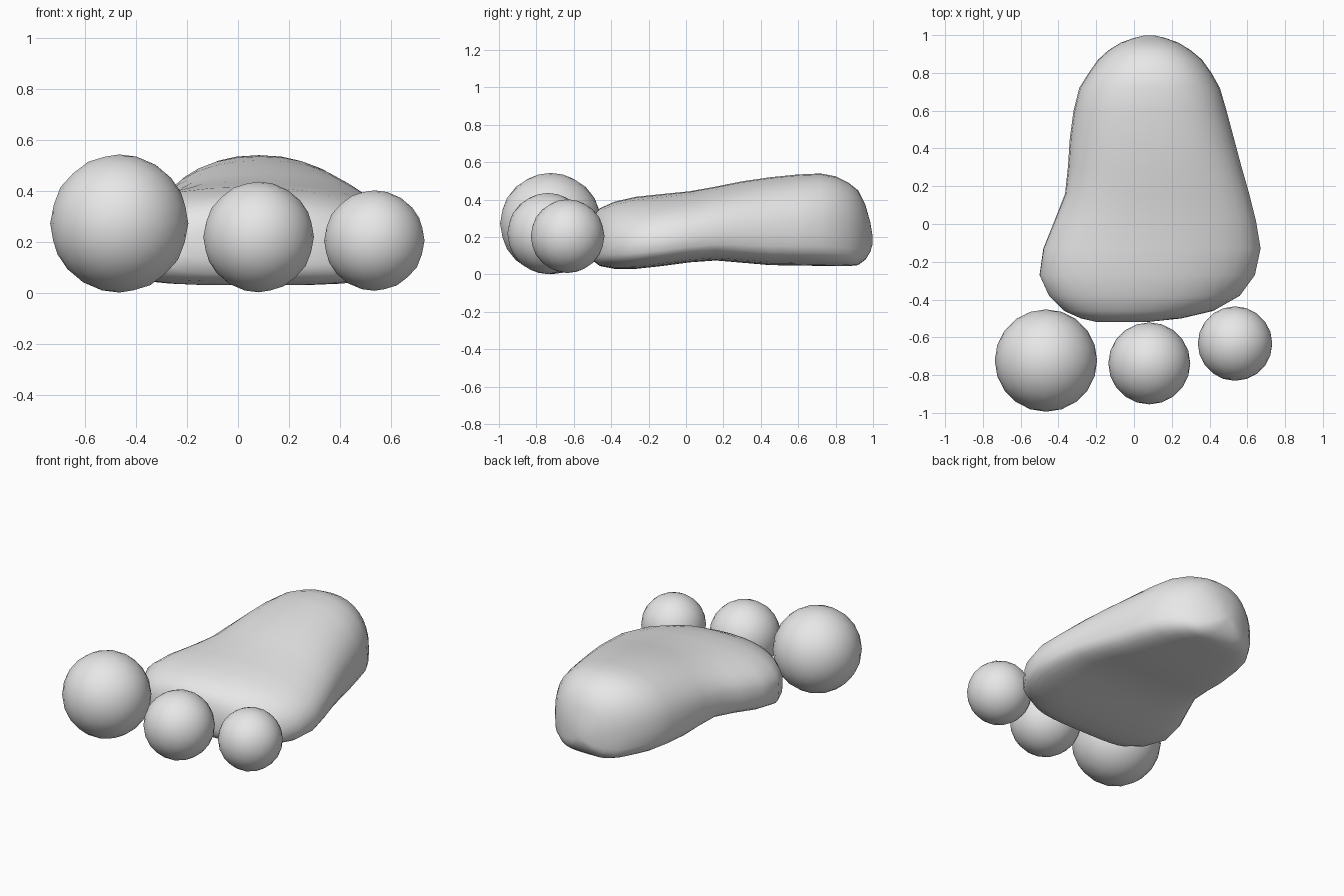
import bpy
import bmesh
from math import cos, sin, pi, copysign

default_cube = bpy.data.objects.get("Cube")
if default_cube:
    bpy.data.objects.remove(default_cube, do_unlink=True)

# One plain grey for the whole model
grey = bpy.data.materials.new("plain_grey")
grey.use_nodes = True
grey.diffuse_color = (0.8, 0.8, 0.8, 1)
grey.node_tree.nodes["Principled BSDF"].inputs["Base Color"].default_value = (0.8, 0.8, 0.8, 1)


def finish(name, bm, location=(0, 0, 0)):
    """Turn a bmesh into a smooth shaded, coloured object."""
    bmesh.ops.recalc_face_normals(bm, faces=bm.faces)
    for face in bm.faces:
        face.smooth = True
    mesh = bpy.data.meshes.new(name)
    bm.to_mesh(mesh)
    bm.free()
    mesh.materials.append(grey)
    obj = bpy.data.objects.new(name, mesh)
    obj.location = location
    bpy.context.collection.objects.link(obj)
    return obj


def rounded(value, exponent):
    return copysign(abs(value) ** (2 / exponent), value)


def section(bm, y, x_min, x_max, z_min, z_max, sides=32):
    """Cross-section of the foot: domed top, flat sole with rounded edges."""
    middle, half = (x_min + x_max) / 2, (x_max - x_min) / 2
    widest = z_min + 0.36 * (z_max - z_min)
    # The crown leans towards the big toe near the front
    lean = -0.1 * max(0, min(1, 0.5 - y)) * half
    ring = []
    for i in range(sides):
        angle = 2 * pi * i / sides
        c, s = cos(angle), sin(angle)
        exponent = 2.25 if s >= 0 else 3.6
        height = z_max - widest if s >= 0 else widest - z_min
        x = middle + half * rounded(c, exponent) + lean * max(0, s)
        ring.append(bm.verts.new((x, y, widest + height * rounded(s, exponent))))
    return ring


# Foot body, lofted from the ball to the heel: y, x range, z range
stations = [
    (-0.518, -0.20, 0.08, 0.13, 0.25),
    (-0.50, -0.28, 0.25, 0.075, 0.31),
    (-0.46, -0.37, 0.42, 0.045, 0.355),
    (-0.38, -0.45, 0.56, 0.03, 0.39),
    (-0.27, -0.50, 0.64, 0.03, 0.415),
    (-0.13, -0.48, 0.67, 0.045, 0.43),
    (0.02, -0.42, 0.645, 0.065, 0.445),
    (0.16, -0.365, 0.61, 0.075, 0.47),
    (0.30, -0.35, 0.57, 0.063, 0.498),
    (0.45, -0.34, 0.53, 0.05, 0.52),
    (0.60, -0.32, 0.49, 0.048, 0.535),
    (0.72, -0.29, 0.455, 0.046, 0.54),
    (0.80, -0.24, 0.41, 0.045, 0.525),
    (0.87, -0.19, 0.36, 0.045, 0.49),
    (0.92, -0.135, 0.30, 0.05, 0.45),
    (0.96, -0.07, 0.235, 0.08, 0.37),
    (0.985, 0.0, 0.165, 0.12, 0.28),
    (0.997, 0.05, 0.115, 0.16, 0.21),
]
bm = bmesh.new()
rings = [section(bm, *station) for station in stations]
for a, b in zip(rings, rings[1:]):
    for i in range(len(a)):
        j = (i + 1) % len(a)
        bm.faces.new((a[i], a[j], b[j], b[i]))
bm.faces.new(rings[0])
bm.faces.new(rings[-1])
finish("foot_body", bm)

# Three ball toes, largest on the model's right
toes = {
    "big_toe": (0.271, (-0.466, -0.723, 0.272)),
    "middle_toe": (0.217, (0.081, -0.738, 0.219)),
    "little_toe": (0.197, (0.535, -0.633, 0.205)),
}
for name, (radius, place) in toes.items():
    bm = bmesh.new()
    bmesh.ops.create_icosphere(bm, subdivisions=3, radius=radius)
    finish(name, bm, place)
